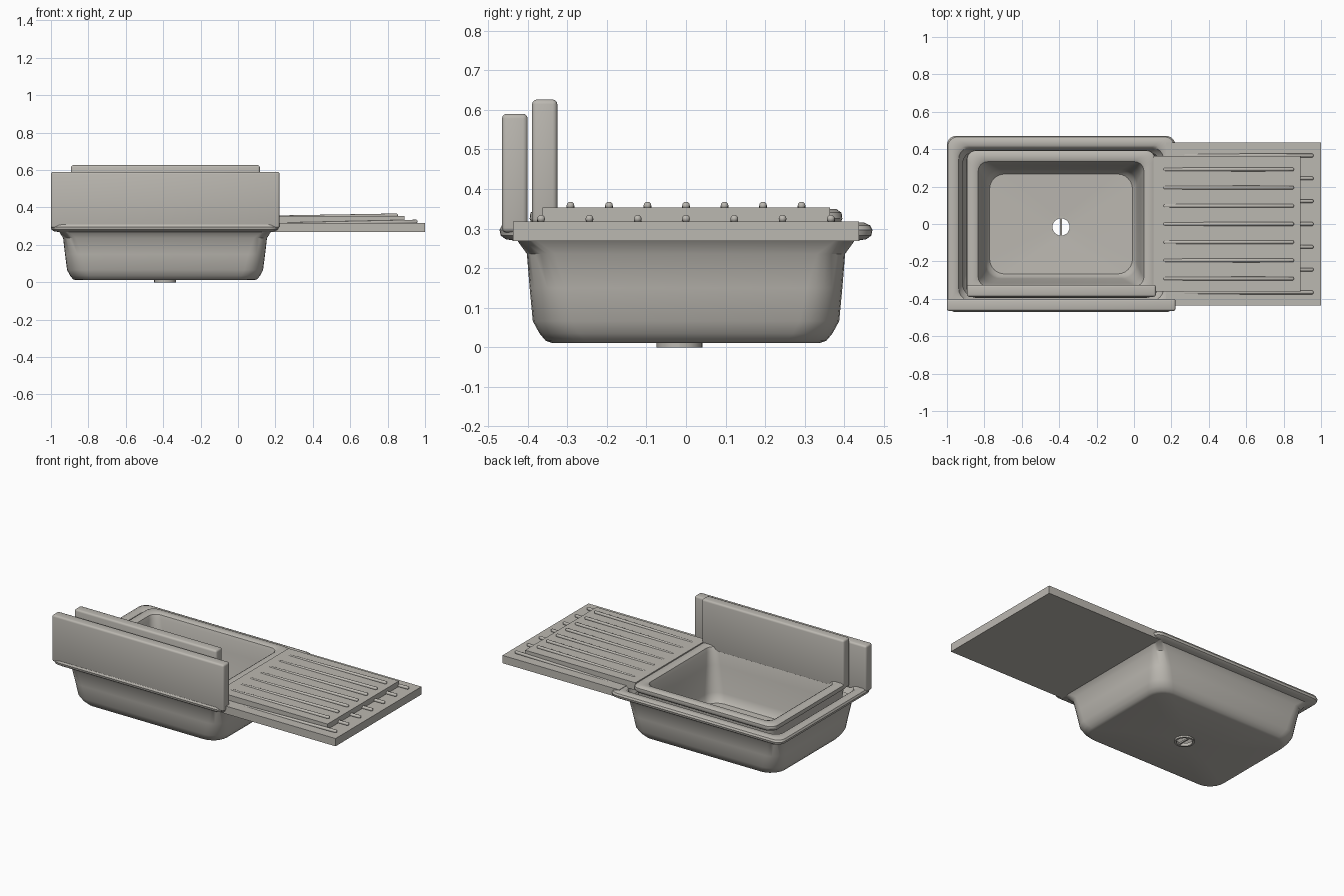
import bpy, bmesh, math
from mathutils import Matrix

steel = bpy.data.materials.new("warm grey steel")
steel.diffuse_color = (0.50, 0.48, 0.44, 1)
CX = -0.39          # centre of the bowl in x
CORNER = 6          # segments per rounded corner


def finish(name, bm, angle=35):
    bmesh.ops.recalc_face_normals(bm, faces=bm.faces)
    me = bpy.data.meshes.new(name)
    bm.to_mesh(me)
    bm.free()
    ob = bpy.data.objects.new(name, me)
    me.materials.append(steel)
    bpy.context.collection.objects.link(ob)
    bpy.ops.object.select_all(action='DESELECT')
    ob.select_set(True)
    bpy.context.view_layer.objects.active = ob
    bpy.ops.object.shade_smooth_by_angle(angle=math.radians(angle))
    return ob


def ring(bm, hx, hy, r, z, cy=0.0):
    """Rounded rectangle of vertices around the bowl centre."""
    vs = []
    for q, (sx, sy) in enumerate([(1, 1), (-1, 1), (-1, -1), (1, -1)]):
        for i in range(CORNER + 1):
            a = math.pi / 2 * (q + i / CORNER)
            vs.append(bm.verts.new((CX + sx * (hx - r) + r * math.cos(a),
                                    cy + sy * (hy - r) + r * math.sin(a), z)))
    return vs


def loft(name, rows):
    bm = bmesh.new()
    rings = [ring(bm, *row) for row in rows]
    n = len(rings[0])
    for a, b in zip(rings, rings[1:]):
        for i in range(n):
            j = (i + 1) % n
            bm.faces.new((a[i], a[j], b[j], b[i]))
    return finish(name, bm)


def box(name, x0, x1, y0, y1, z0, z1, bevel=0.0):
    bm = bmesh.new()
    m = Matrix.Translation(((x0 + x1) / 2, (y0 + y1) / 2, (z0 + z1) / 2)) \
        @ Matrix.Diagonal((x1 - x0, y1 - y0, z1 - z0, 1))
    bmesh.ops.create_cube(bm, size=1, matrix=m)
    if bevel:
        bmesh.ops.bevel(bm, geom=bm.edges[:], offset=bevel, segments=3,
                        profile=0.5, affect='EDGES')
    return finish(name, bm)


def ridges(name, x0, x1, z0, z1, pitch):
    """Seven long rounded ribs, rising slightly away from the bowl."""
    bm = bmesh.new()
    r = 0.0105
    for k in range(-3, 4):
        made = bmesh.ops.create_uvsphere(bm, u_segments=12, v_segments=8, radius=r,
                                         matrix=Matrix.Rotation(math.pi / 2, 4, 'Y'))
        for v in made['verts']:
            far = v.co.x > 0
            v.co.x += x1 - r if far else x0 + r
            v.co.y += k * pitch
            v.co.z += z1 if far else z0
    return finish(name, bm, 60)


# Outer shell: rolled rim, tapered walls, flat underside with drain opening
loft("outer_shell", [
    (0.525, 0.385, 0.06, 0.262),
    (0.540, 0.400, 0.06, 0.285),
    (0.547, 0.408, 0.06, 0.306),
    (0.560, 0.420, 0.06, 0.315),
    (0.590, 0.450, 0.055, 0.315),
    (0.605, 0.465, 0.05, 0.308),
    (0.611, 0.471, 0.05, 0.296),
    (0.608, 0.468, 0.05, 0.282),
    (0.596, 0.455, 0.05, 0.273),
    (0.565, 0.425, 0.05, 0.268),
    (0.545, 0.402, 0.07, 0.236),
    (0.535, 0.395, 0.09, 0.150),
    (0.524, 0.387, 0.10, 0.066),
    (0.508, 0.370, 0.10, 0.035),
    (0.492, 0.354, 0.10, 0.016),
    (0.475, 0.338, 0.09, 0.011),
    (0.050, 0.050, 0.05, 0.011, -0.016),
])

# Inner bowl: raised rim, steep walls, floor falling to the drain
loft("inner_bowl", [
    (0.480, 0.370, 0.05, 0.200),
    (0.490, 0.380, 0.05, 0.305),
    (0.500, 0.390, 0.05, 0.312),
    (0.505, 0.395, 0.05, 0.325),
    (0.503, 0.393, 0.05, 0.340),
    (0.490, 0.380, 0.05, 0.349),
    (0.455, 0.345, 0.05, 0.349),
    (0.443, 0.333, 0.05, 0.342),
    (0.436, 0.326, 0.05, 0.320),
    (0.425, 0.315, 0.06, 0.240),
    (0.405, 0.292, 0.08, 0.080),
    (0.397, 0.283, 0.08, 0.045),
    (0.382, 0.267, 0.08, 0.026),
    (0.050, 0.050, 0.05, 0.016, -0.016),
])

# Drain collar with a cross bar
loft("drain_collar", [
    (0.046, 0.046, 0.046, 0.020, -0.016),
    (0.058, 0.058, 0.058, 0.020, -0.016),
    (0.058, 0.058, 0.058, 0.000, -0.016),
    (0.046, 0.046, 0.046, 0.000, -0.016),
    (0.046, 0.046, 0.046, 0.020, -0.016),
])
box("drain_bar", CX - 0.005, CX + 0.005, -0.063, 0.031, 0.004, 0.014)

# Two upright splash panels
box("outer_splashback", -1.0, 0.222, -0.465, -0.400, 0.290, 0.590, 0.012)
box("inner_splashback", -0.893, 0.117, -0.389, -0.325, 0.312, 0.626, 0.012)

# Stacked draining boards with ribs
box("lower_drainboard", 0.17, 1.0, -0.437, 0.437, 0.268, 0.318)
box("upper_drainboard", 0.105, 0.89, -0.362, 0.364, 0.305, 0.353)
ridges("lower_ribs", 0.26, 0.96, 0.309, 0.325, 0.122)
ridges("upper_ribs", 0.155, 0.855, 0.346, 0.358, 0.0973)
